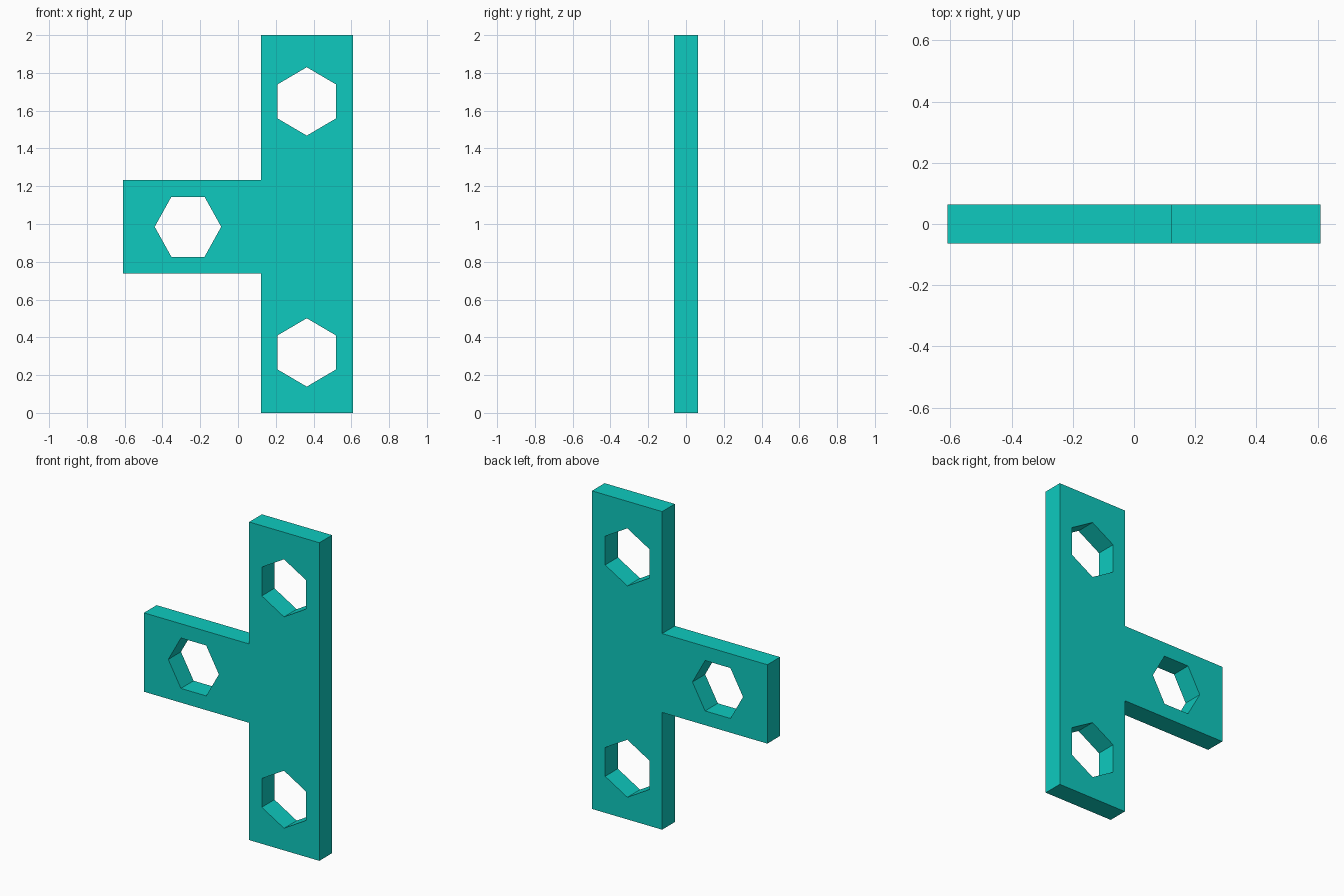
import bpy, bmesh, math

if "Cube" in bpy.data.objects:
    bpy.data.objects.remove(bpy.data.objects["Cube"])

HALF = 0.063  # half thickness of the plate

teal = bpy.data.materials.new("teal")
teal.diffuse_color = (0.0044, 0.59, 0.52, 1)
teal.use_nodes = True
teal.node_tree.nodes["Principled BSDF"].inputs["Base Color"].default_value = teal.diffuse_color


def prism(name, outline, half):
    """Extrude an (x, z) outline along y, centred on y = 0."""
    bm = bmesh.new()
    face = bm.faces.new([bm.verts.new((x, -half, z)) for x, z in outline])
    ext = bmesh.ops.extrude_face_region(bm, geom=[face])
    verts = [v for v in ext["geom"] if isinstance(v, bmesh.types.BMVert)]
    bmesh.ops.translate(bm, verts=verts, vec=(0, 2 * half, 0))
    bmesh.ops.recalc_face_normals(bm, faces=bm.faces)
    mesh = bpy.data.meshes.new(name)
    bm.to_mesh(mesh)
    bm.free()
    mesh.materials.append(teal)
    obj = bpy.data.objects.new(name, mesh)
    bpy.context.collection.objects.link(obj)
    return obj


def hexagon(cx, cz, rx, rz, turn):
    angles = [math.radians(turn + 60 * i) for i in range(6)]
    return [(cx + rx * math.cos(a), cz + rz * math.sin(a)) for a in angles]


# T-shaped plate: tall bar with an arm to the left
plate = prism("bracket_plate", [
    (0.122, 0), (0.61, 0), (0.61, 2), (0.122, 2),
    (0.122, 1.233), (-0.61, 1.233), (-0.61, 0.737), (0.122, 0.737)], HALF)

# Hexagonal through holes: upper bar, lower bar, arm
holes = [(0.364, 1.649, 0.178, 0.181, 30),
         (0.364, 0.320, 0.178, 0.181, 30),
         (-0.265, 0.985, 0.176, 0.183, 0)]
bpy.context.view_layer.objects.active = plate
for i, hole in enumerate(holes):
    cutter = prism(f"hole_cutter_{i + 1}", hexagon(*hole), HALF * 2)
    cutter.hide_render = True
    mod = plate.modifiers.new("hex_hole", "BOOLEAN")
    mod.operation = "DIFFERENCE"
    mod.solver = "EXACT"
    mod.object = cutter
    bpy.ops.object.modifier_apply(modifier=mod.name)
    bpy.data.objects.remove(cutter)
